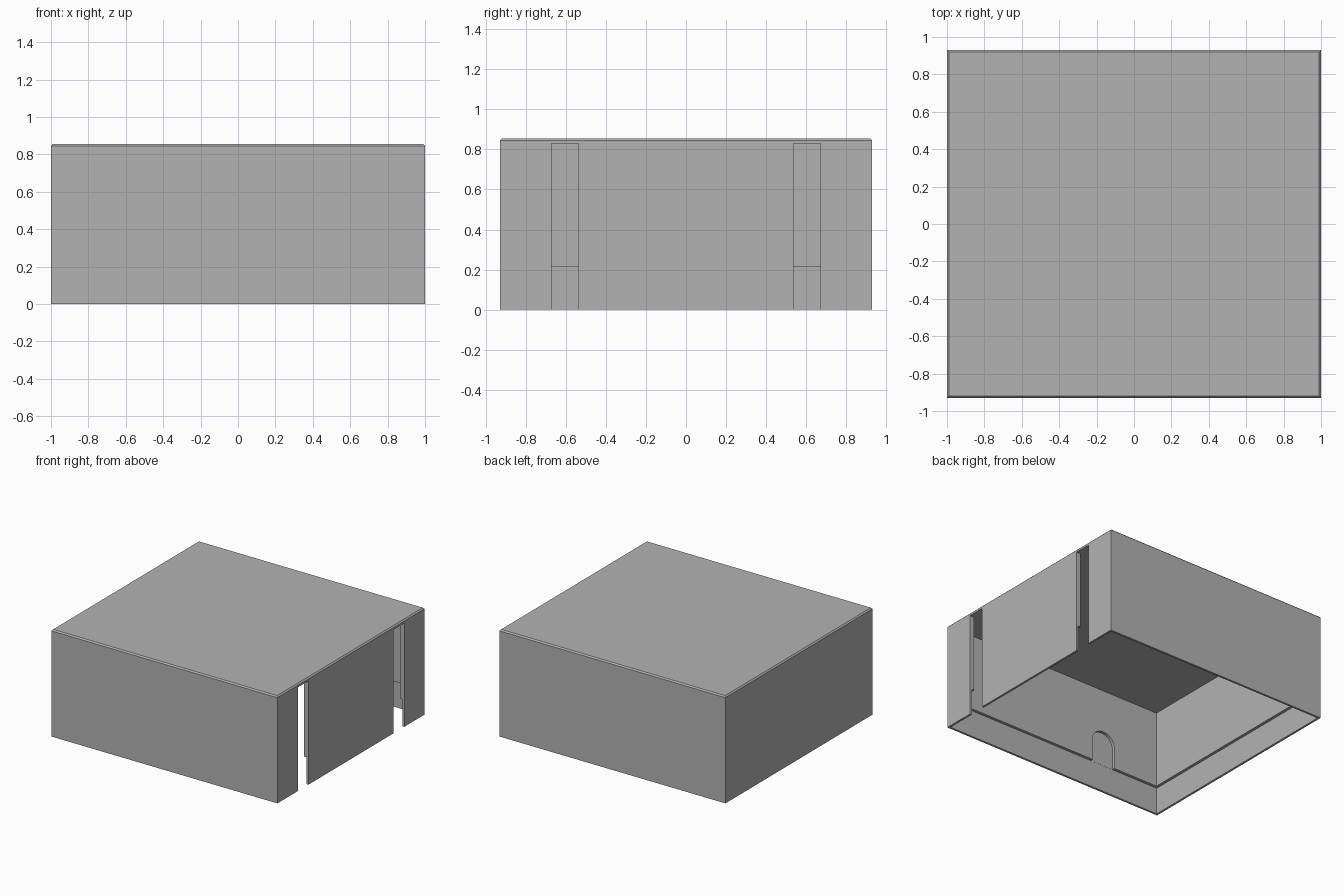
import bpy, bmesh, math
from mathutils import Vector

if "Cube" in bpy.data.objects:
    bpy.data.objects.remove(bpy.data.objects["Cube"], do_unlink=True)

HX, HY, TOP = 1.0, 0.93, 0.855      # outer half sizes and height
RIM, WALL = 0.017, 0.04             # thin lower rim, thicker upper wall
STEP, CEILING = 0.215, 0.83         # ledge height and underside of the top
SLOT_Y, SLOT_W = 0.605, 0.135
ARCH_X, ARCH_R, ARCH_Z = -0.455, 0.105, 0.38

gray = bpy.data.materials.new("plain gray")
gray.use_nodes = True
gray.diffuse_color = (0.45, 0.45, 0.45, 1)
gray.node_tree.nodes["Principled BSDF"].inputs["Base Color"].default_value = gray.diffuse_color


def finish(name, bm):
    bmesh.ops.recalc_face_normals(bm, faces=bm.faces)
    mesh = bpy.data.meshes.new(name)
    bm.to_mesh(mesh)
    bm.free()
    mesh.materials.append(gray)
    obj = bpy.data.objects.new(name, mesh)
    bpy.context.collection.objects.link(obj)
    return obj


def box_mesh(low, high):
    low, high = Vector(low), Vector(high)
    bm = bmesh.new()
    bmesh.ops.create_cube(bm, size=1)
    bmesh.ops.scale(bm, vec=high - low, verts=bm.verts)
    bmesh.ops.translate(bm, vec=(low + high) / 2, verts=bm.verts)
    return bm


def cut(body, cutter):
    cutter.hide_render = True
    mod = body.modifiers.new("cut", 'BOOLEAN')
    mod.operation, mod.solver, mod.object = 'DIFFERENCE', 'EXACT', cutter
    bpy.context.view_layer.objects.active = body
    bpy.ops.object.modifier_apply(modifier=mod.name)
    bpy.data.objects.remove(cutter, do_unlink=True)


# Outer block with a fine chamfer round the top
bm = box_mesh((-HX, -HY, 0), (HX, HY, TOP))
top_edges = [e for e in bm.edges if all(v.co.z > CEILING for v in e.verts)]
bmesh.ops.bevel(bm, geom=top_edges, offset=0.01, segments=1, affect='EDGES')
lid = finish("lid_shell", bm)

# Hollow interior: wide below the ledge, narrower above it
for name, inset, low, high in (("upper_hollow", WALL, -0.1, CEILING),
                               ("lower_hollow", RIM, -0.2, STEP)):
    cut(lid, finish(name, box_mesh((inset - HX, inset - HY, low),
                                   (HX - inset, HY - inset, high))))

# Two tall slots through one side wall, open at the bottom
for side in (-1, 1):
    y = side * SLOT_Y
    cut(lid, finish("slot_cutter", box_mesh((HX - 0.1, y - SLOT_W / 2, -0.3),
                                            (HX + 0.1, y + SLOT_W / 2, CEILING - 0.001))))

# Round-topped recess in the inner face of the front wall
bm = bmesh.new()
outline = [(ARCH_X + ARCH_R, STEP - 0.05)]
for i in range(25):
    a = math.pi * i / 24
    outline.append((ARCH_X + ARCH_R * math.cos(a), ARCH_Z + ARCH_R * math.sin(a)))
outline.append((ARCH_X - ARCH_R, STEP - 0.05))
face = bm.faces.new([bm.verts.new((x, RIM + 0.001 - HY, z)) for x, z in outline])
extruded = bmesh.ops.extrude_face_region(bm, geom=[face])["geom"]
bmesh.ops.translate(bm, vec=(0, 0.1, 0),
                    verts=[g for g in extruded if isinstance(g, bmesh.types.BMVert)])
cut(lid, finish("arch_cutter", bm))
